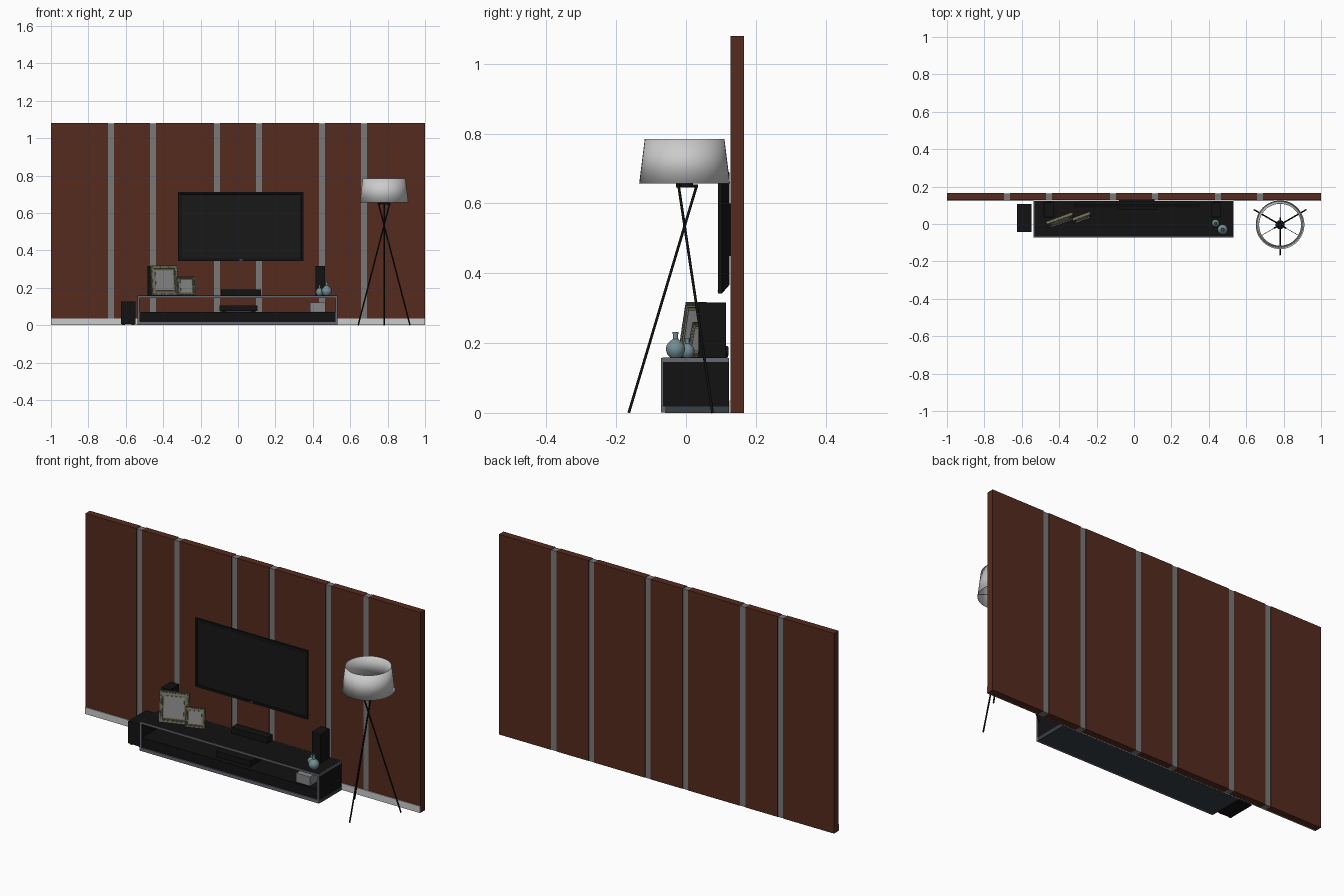
import bpy, bmesh, math
from mathutils import Matrix, Vector

if "Cube" in bpy.data.objects:
    bpy.data.objects.remove(bpy.data.objects["Cube"])


def mat(name, r, g, b):
    m = bpy.data.materials.new(name)
    m.diffuse_color = (r, g, b, 1)
    m.use_nodes = True
    m.node_tree.nodes["Principled BSDF"].inputs["Base Color"].default_value = m.diffuse_color
    return m


BROWN = mat("brown_wood", 0.09, 0.024, 0.013)
STEEL = mat("steel", 0.19, 0.19, 0.19)
WHITE = mat("white", 0.55, 0.53, 0.53)
BLACK = mat("black", 0.006, 0.006, 0.006)
SCREEN = mat("screen", 0.009, 0.009, 0.01)
TRIM = mat("trim_grey", 0.13, 0.14, 0.16)
SLATE = mat("slate", 0.04, 0.05, 0.06)
GOLD = mat("old_gold", 0.17, 0.16, 0.085)
PICTURE = mat("picture_grey", 0.24, 0.24, 0.24)
CERAMIC = mat("blue_ceramic", 0.17, 0.27, 0.29)
SHADE = mat("shade_fabric", 0.6, 0.6, 0.6)


def finish(bm, name, m, smooth=False):
    bmesh.ops.recalc_face_normals(bm, faces=bm.faces)
    me = bpy.data.meshes.new(name)
    bm.to_mesh(me)
    bm.free()
    ob = bpy.data.objects.new(name, me)
    bpy.context.collection.objects.link(ob)
    me.materials.append(m)
    if smooth:
        bpy.ops.object.select_all(action='DESELECT')
        ob.select_set(True)
        bpy.context.view_layer.objects.active = ob
        bpy.ops.object.shade_smooth_by_angle(angle=math.radians(35))
    return ob


def add_box(bm, x0, x1, y0, y1, z0, z1):
    mx = Matrix.Translation(((x0 + x1) / 2, (y0 + y1) / 2, (z0 + z1) / 2))
    bmesh.ops.create_cube(bm, size=1, matrix=mx @ Matrix.Diagonal((x1 - x0, y1 - y0, z1 - z0, 1)))


def boxes(name, m, *dims, bevel=0):
    bm = bmesh.new()
    for d in dims:
        add_box(bm, *d)
    ob = finish(bm, name, m)
    if bevel:
        b = ob.modifiers.new("bevel", 'BEVEL')
        b.width, b.segments = bevel, 2
    return ob


def lathe(name, m, profile, loc, steps=32):
    bm = bmesh.new()
    vs = [bm.verts.new((r, 0, z)) for r, z in profile]
    es = [bm.edges.new(p) for p in zip(vs, vs[1:])]
    bmesh.ops.spin(bm, geom=vs + es, cent=(0, 0, 0), axis=(0, 0, 1),
                   angle=2 * math.pi, steps=steps)
    bmesh.ops.remove_doubles(bm, verts=bm.verts, dist=1e-5)
    ob = finish(bm, name, m, True)
    ob.location = loc
    return ob


def rod(name, m, a, b, r, segs=12):
    a, b = Vector(a), Vector(b)
    bm = bmesh.new()
    rot = (b - a).to_track_quat('Z', 'Y').to_matrix().to_4x4()
    bmesh.ops.create_cone(bm, cap_ends=True, segments=segs, radius1=r, radius2=r,
                          depth=(b - a).length, matrix=Matrix.Translation((a + b) / 2) @ rot)
    return finish(bm, name, m, True)


# Wall: wooden panels separated by metal strips, with a skirting board
strips = [-0.679, -0.454, -0.112, 0.112, 0.449, 0.674]
w, edges = 0.016, [-1.0]
for s in strips:
    edges += [s - w, s + w]
edges.append(1.0)
for i in range(0, len(edges), 2):
    boxes("wall_panel", BROWN, (edges[i], edges[i + 1], 0.128, 0.166, 0, 1.08))
for s in strips:
    boxes("wall_strip", STEEL, (s - w, s + w, 0.130, 0.164, 0, 1.078))
boxes("skirting_board", WHITE, (-0.999, 0.999, 0.124, 0.130, 0, 0.036))

# Television: bezel with recessed screen and a tapered back
bm = bmesh.new()
add_box(bm, -0.32, 0.35, 0.092, 0.103, 0.342, 0.712)
bm.faces.ensure_lookup_table()
front = [f for f in bm.faces if f.calc_center_median().y < 0.0925]
back = [f for f in bm.faces if f.calc_center_median().y > 0.1025]
bmesh.ops.inset_region(bm, faces=front, thickness=0.016)
bmesh.ops.inset_region(bm, faces=front, thickness=0.001, depth=-0.003)
ext = bmesh.ops.extrude_face_region(bm, geom=back)
bmesh.ops.delete(bm, geom=back, context='FACES')
for v in [g for g in ext['geom'] if isinstance(g, bmesh.types.BMVert)]:
    v.co = (0.015 + (v.co.x - 0.015) * 0.92, 0.124, 0.527 + (v.co.z - 0.527) * 0.87)
finish(bm, "television", BLACK)
boxes("television_screen", SCREEN, (-0.303, 0.333, 0.0945, 0.097, 0.359, 0.695))
boxes("television_wall_mount", BLACK, (-0.08, 0.11, 0.122, 0.13, 0.45, 0.6))
boxes("television_status_light", STEEL, (0.007, 0.023, 0.0905, 0.094, 0.347, 0.351))

# Console: trim frame, dark panels, drawer block and open shelf
X0, X1, Y0, Y1, ZT, t = -0.537, 0.533, -0.071, 0.123, 0.157, 0.011
boxes("console_frame", TRIM,
      (X0, X1, Y0, Y0 + t, ZT - t, ZT), (X0, X1, Y1 - t, Y1, ZT - t, ZT),
      (X0, X0 + t, Y0 + t, Y1 - t, ZT - t, ZT), (X1 - t, X1, Y0 + t, Y1 - t, ZT - t, ZT),
      (X0, X0 + t, Y0, Y0 + t / 2, 0.018, ZT - t), (X1 - t, X1, Y0, Y0 + t / 2, 0.018, ZT - t),
      (X0, X1, Y0, Y0 + t, 0.0005, 0.018))
boxes("console_base", SLATE, (X0, X1, Y0 + t, Y1, 0, 0.018))
boxes("console_top", BLACK, (X0 + 0.004, X1 - 0.004, Y0 + 0.004, Y1 - 0.004, ZT - t + 0.001, ZT + 0.001))
for x in (X0, X1 - t):
    boxes("console_side", BLACK, (x, x + t, Y0 + t / 2, Y1, 0.018, ZT - t))
boxes("console_drawers", BLACK, (X0 + t, X1 - t, Y0 + 0.006, Y1 - 0.002, 0.018, 0.071))

# Equipment on and beside the console
boxes("media_player", BLACK, (-0.1, 0.105, -0.045, 0.07, 0.075, 0.105),
      *[(x, x + 0.02, y, y + 0.02, 0.071, 0.075) for x in (-0.085, 0.07) for y in (-0.035, 0.04)])
boxes("shelf_box", PICTURE, (0.385, 0.468, -0.055, 0.02, 0.071, 0.121), bevel=0.002)
boxes("centre_speaker", BLACK, (-0.092, 0.123, 0.075, 0.12, 0.158, 0.192), bevel=0.003)
for x in (-0.483, 0.414):
    boxes("tower_speaker", BLACK, (x, x + 0.052, 0.036, 0.115, 0.158, 0.316), bevel=0.002)
    rod("speaker_port", BLACK, (x + 0.026, 0.11, 0.177), (x + 0.026, 0.122, 0.177), 0.012, 20)
boxes("subwoofer", BLACK, (-0.626, -0.548, -0.043, 0.107, 0.006, 0.126),
      *[(x, x + 0.015, y, y + 0.015, 0, 0.006) for x in (-0.62, -0.569) for y in (-0.037, 0.086)])


# Picture frames: stepped moulding with a beaded edge, leaning back
def picture_frame(name, W, H, rail, loc, yaw, lean):
    mx = (Matrix.Translation(loc) @ Matrix.Rotation(math.radians(yaw), 4, 'Z')
          @ Matrix.Rotation(math.radians(-lean), 4, 'X'))
    bm = bmesh.new()
    add_box(bm, -W / 2, W / 2, -0.007, 0.007, 0, H)
    bm.faces.ensure_lookup_table()
    f = [f for f in bm.faces if f.calc_center_median().y < -0.006]
    bmesh.ops.inset_region(bm, faces=f, thickness=rail * 0.55, depth=-0.003)
    bmesh.ops.inset_region(bm, faces=f, thickness=rail * 0.45, depth=0.002)
    bmesh.ops.inset_region(bm, faces=f, thickness=0.001, depth=-0.005)
    moulding = finish(bm, name + "_moulding", GOLD)
    p = rail + 0.002
    pic = boxes(name + "_picture", PICTURE, (-W / 2 + p, W / 2 - p, -0.004, 0, p, H - p))
    bm, n, s = bmesh.new(), 9, rail * 0.13
    c = rail * 0.3
    for i in range(n):
        u = (i + 0.5) / n
        x, z = -W / 2 + c + u * (W - 2 * c), c + u * (H - 2 * c)
        for bx, bz, hx, hz in ((x, c, 2 * s, s), (x, H - c, 2 * s, s),
                               (-W / 2 + c, z, s, 2 * s), (W / 2 - c, z, s, 2 * s)):
            add_box(bm, bx - hx, bx + hx, -0.009, -0.004, bz - hz, bz + hz)
    beads = finish(bm, name + "_beading", TRIM)
    stand = boxes(name + "_stand", GOLD, (-0.012, 0.012, 0.006, 0.009, 0.01, H * 0.7))
    for ob in (moulding, pic, beads, stand):
        ob.matrix_world = mx


picture_frame("large_frame", 0.15, 0.16, 0.023, (-0.39, 0.008, 0.159), 20, 9)
picture_frame("small_frame", 0.1, 0.102, 0.016, (-0.275, 0.026, 0.159), 20, 10)

# Vases
vase = [(0, 0), (0.014, 0), (0.023, 0.009), (0.028, 0.024), (0.025, 0.037), (0.016, 0.047),
        (0.008, 0.053), (0.007, 0.063), (0.009, 0.074), (0.007, 0.074), (0.005, 0.06), (0, 0.055)]
lathe("large_vase", CERAMIC, vase, (0.474, -0.03, 0.158))
lathe("small_vase", CERAMIC, [(r * 0.74, z * 0.76) for r, z in vase], (0.436, 0.004, 0.158))

# Floor lamp: open conical shade on a crossed tripod
cx, cy = 0.781, -0.004
shade = lathe("lamp_shade", SHADE, [(0.129, 0.657), (0.113, 0.785)], (cx, cy, 0), 48)
sol = shade.modifiers.new("thickness", 'SOLIDIFY')
sol.thickness, sol.offset = 0.002, 0
rod("lamp_hub", BLACK, (cx, cy, 0.645), (cx, cy, 0.66), 0.024, 24)
rod("lamp_socket", BLACK, (cx, cy, 0.655), (cx, cy, 0.69), 0.011, 16)
for k in range(3):
    a = math.radians(-90 + 120 * k)
    d = Vector((math.cos(a), math.sin(a), 0))
    c = Vector((cx, cy, 0))
    rod("lamp_leg", BLACK, c + d * 0.16, c - d * 0.035 + Vector((0, 0, 0.652)), 0.0038)
    rod("lamp_hub_arm", BLACK, c + Vector((0, 0, 0.65)), c - d * 0.038 + Vector((0, 0, 0.65)), 0.004)
    rod("lamp_shade_arm", BLACK, c + Vector((0, 0, 0.66)), c - d * 0.127 + Vector((0, 0, 0.66)), 0.0015, 6)
